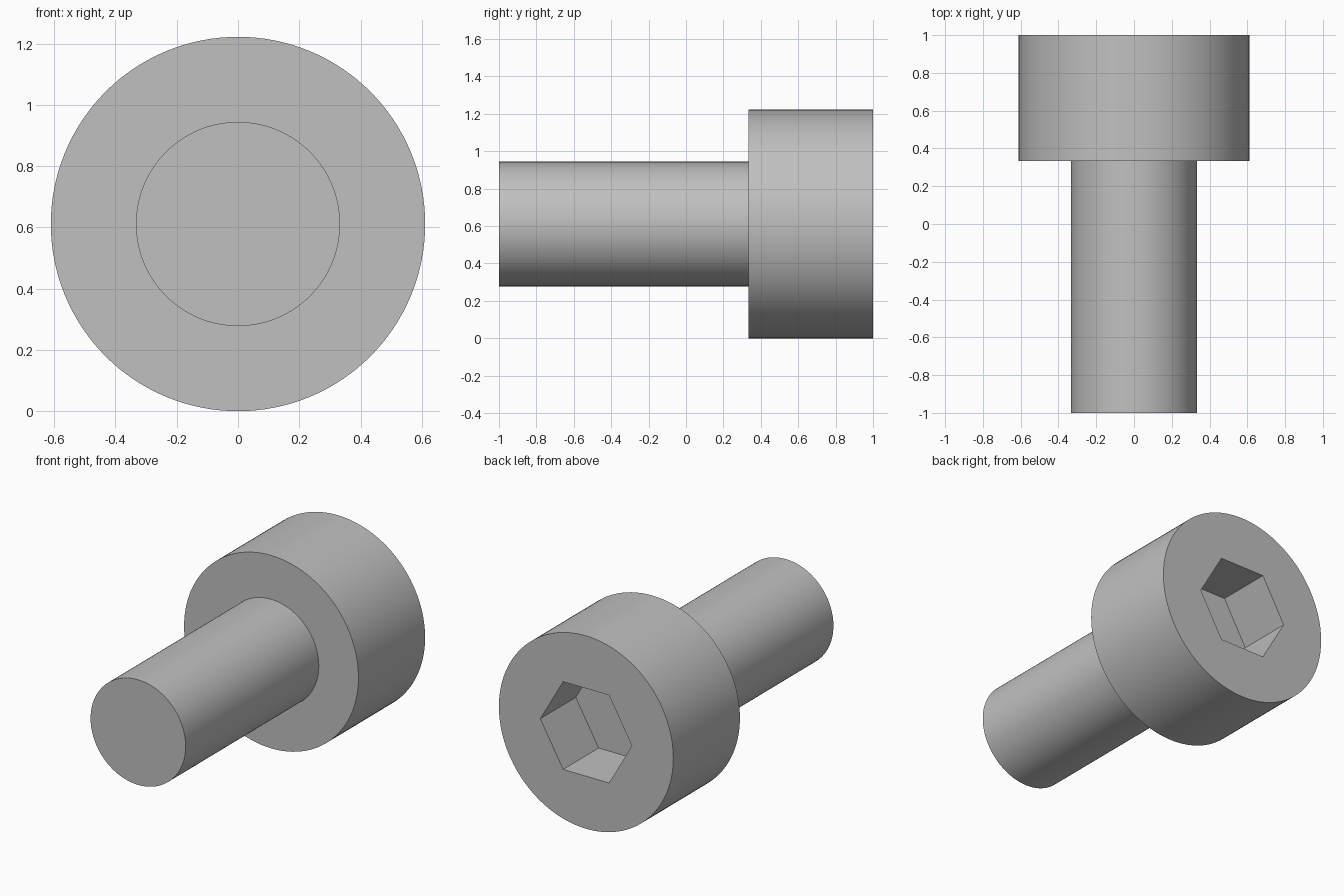
import bpy
import bmesh
from math import cos, sin, tau, radians

if "Cube" in bpy.data.objects:
    bpy.data.objects.remove(bpy.data.objects["Cube"], do_unlink=True)

HEAD_R, SHANK_R, SOCKET_R = 0.611, 0.333, 0.321
HEAD_FRONT, SOCKET_FLOOR = 0.333, 0.645

steel = bpy.data.materials.new("steel_grey")
steel.use_nodes = True
colour = (0.53, 0.53, 0.53, 1)
steel.diffuse_color = colour
steel.node_tree.nodes["Principled BSDF"].inputs["Base Color"].default_value = colour


def lathe(name, profile, sides):
    """Capped solid around the y axis from (radius, y) rings."""
    bm = bmesh.new()
    rings = []
    for r, y in profile:
        angles = [tau * i / sides for i in range(sides)]
        rings.append([bm.verts.new((r * cos(a), y, HEAD_R + r * sin(a))) for a in angles])
    for a, b in zip(rings, rings[1:]):
        for i in range(sides):
            j = (i + 1) % sides
            bm.faces.new((a[i], a[j], b[j], b[i]))
    bm.faces.new(rings[0])
    bm.faces.new(rings[-1])
    bmesh.ops.recalc_face_normals(bm, faces=bm.faces)
    mesh = bpy.data.meshes.new(name)
    bm.to_mesh(mesh)
    bm.free()
    mesh.materials.append(steel)
    obj = bpy.data.objects.new(name, mesh)
    bpy.context.collection.objects.link(obj)
    return obj


# Shank and head as one turned solid
screw = lathe("screw_body", [(SHANK_R, -1), (SHANK_R, HEAD_FRONT),
                             (HEAD_R, HEAD_FRONT), (HEAD_R, 1)], 128)

# Hexagonal socket cut into the back of the head
cutter = lathe("socket_cutter", [(SOCKET_R, SOCKET_FLOOR), (SOCKET_R, 1.2)], 6)
cut = screw.modifiers.new("socket", 'BOOLEAN')
cut.operation = 'DIFFERENCE'
cut.solver = 'EXACT'
cut.object = cutter

bpy.ops.object.select_all(action='DESELECT')
screw.select_set(True)
bpy.context.view_layer.objects.active = screw
bpy.ops.object.modifier_apply(modifier=cut.name)
bpy.data.objects.remove(cutter, do_unlink=True)

# Smooth round sides, crisp rims and socket edges
bpy.ops.object.shade_smooth_by_angle(angle=radians(30))
